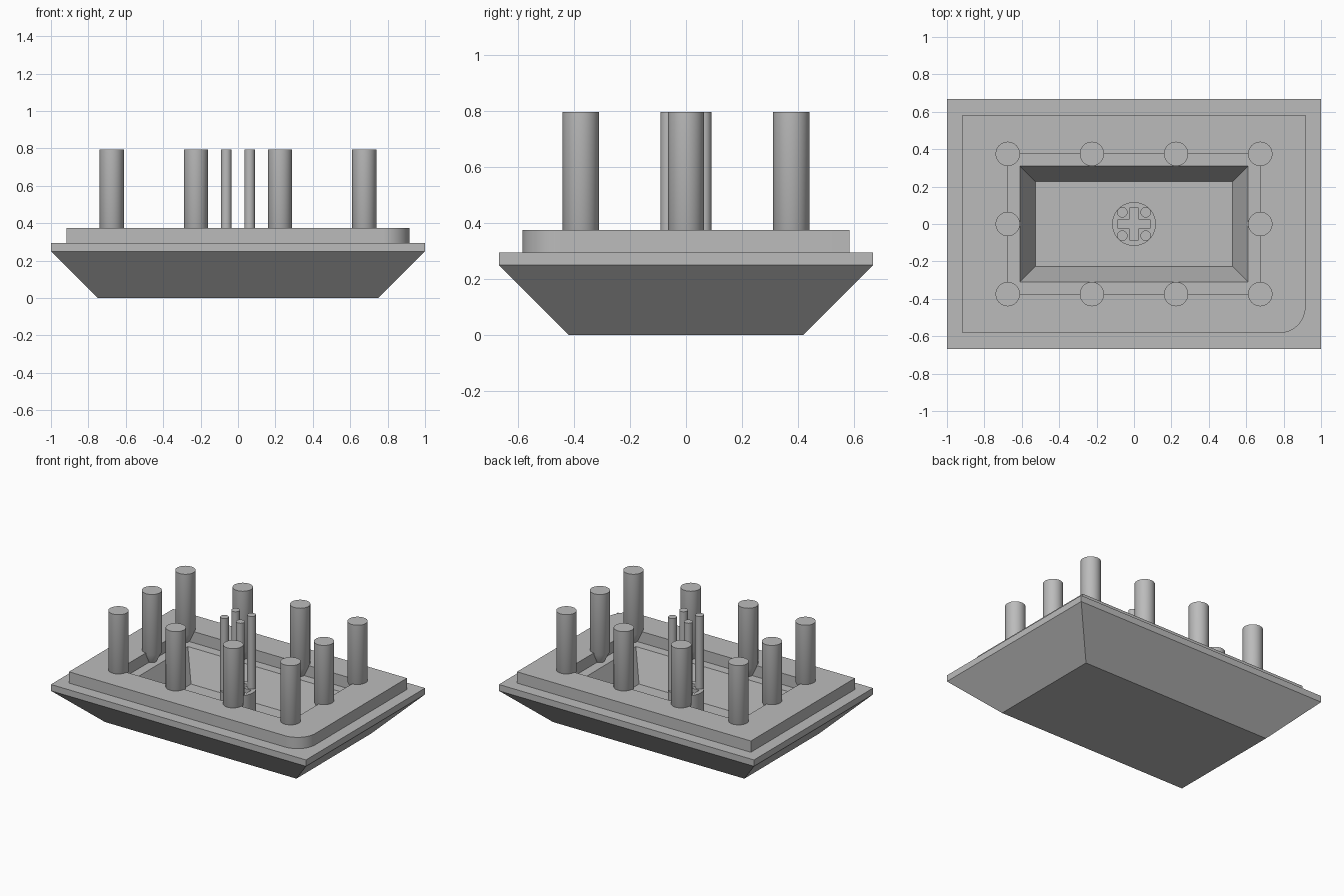
import bpy, bmesh, math
from mathutils import Vector

cube = bpy.data.objects.get("Cube")
if cube:
    bpy.data.objects.remove(cube, do_unlink=True)

grey = bpy.data.materials.new("plain grey")
grey.use_nodes = True
colour = (0.5, 0.5, 0.5, 1)
grey.diffuse_color = colour
grey.node_tree.nodes["Principled BSDF"].inputs["Base Color"].default_value = colour

RIM, FLOOR, FRAME_TOP, PIN_TOP = 0.295, 0.083, 0.375, 0.795


def finish(bm, name, smooth=False):
    bmesh.ops.recalc_face_normals(bm, faces=bm.faces)
    mesh = bpy.data.meshes.new(name)
    bm.to_mesh(mesh)
    bm.free()
    mesh.materials.append(grey)
    ob = bpy.data.objects.new(name, mesh)
    bpy.context.collection.objects.link(ob)
    if smooth:
        bpy.ops.object.select_all(action='DESELECT')
        ob.select_set(True)
        bpy.context.view_layer.objects.active = ob
        bpy.ops.object.shade_smooth_by_angle(angle=math.radians(30))
    return ob


def rect(hx, hy):
    return [(-hx, -hy), (hx, -hy), (hx, hy), (-hx, hy)]


def arc(cx, cy, r, start, end, n):
    return [(cx + r * math.cos(a), cy + r * math.sin(a))
            for a in (start + (end - start) * i / n for i in range(n + 1))]


def stack(name, rings, smooth=False):
    """Join matching outlines, given as (outline, z), and cap both ends."""
    bm = bmesh.new()
    loops = [[bm.verts.new((x, y, z)) for x, y in pts] for pts, z in rings]
    for a, b in zip(loops, loops[1:]):
        for i in range(len(a)):
            j = (i + 1) % len(a)
            bm.faces.new((a[i], a[j], b[j], b[i]))
    bm.faces.new(loops[0])
    bm.faces.new(loops[-1])
    return finish(bm, name, smooth)


def plate(name, outlines, z0, z1):
    """Extrude an outline with holes."""
    bm = bmesh.new()
    edges = []
    for pts in outlines:
        vs = [bm.verts.new((x, y, z0)) for x, y in pts]
        edges += [bm.edges.new((vs[i - 1], vs[i])) for i in range(len(vs))]
    bmesh.ops.triangle_fill(bm, edges=edges, use_beauty=True, normal=(0, 0, 1))
    ext = bmesh.ops.extrude_face_region(bm, geom=bm.faces[:], use_keep_orig=True)
    top = [g for g in ext["geom"] if isinstance(g, bmesh.types.BMVert)]
    bmesh.ops.translate(bm, verts=top, vec=Vector((0, 0, z1 - z0)))
    return finish(bm, name, True)


def circle(cx, cy, r, n=40):
    return arc(cx, cy, r, 0, 2 * math.pi, n)[:-1]


# Tapered body with a lip and a sloping pocket
stack("tapered_body", [
    (rect(0.75, 0.417), 0), (rect(1, 0.667), 0.25), (rect(1, 0.667), RIM),
    (rect(0.61, 0.31), RIM), (rect(0.527, 0.227), FLOOR)])

# Raised frame with one rounded corner
fx, fy, r = 0.917, 0.583, 0.14
outer = rect(fx, fy)
outer[1:2] = arc(fx - r, r - fy, r, -math.pi / 2, 0, 12)
plate("raised_frame", [outer, rect(0.677, 0.377)], RIM, FRAME_TOP)

# Socket boss with a cross-shaped slot
BOSS_TOP = 0.28
a, w = 0.086, 0.025
cross = [(w, a), (w, w), (a, w), (a, -w), (w, -w), (w, -a),
         (-w, -a), (-w, -w), (-a, -w), (-a, w), (-w, w), (-w, a)]
plate("socket_boss", [circle(0, 0, 0.117), cross], FLOOR, BOSS_TOP)

# Pins around the frame, with tapered feet
px, py = 0.675, 0.375
spots = [(x, y) for x in (-px, -px / 3, px / 3, px) for y in (-py, py)]
spots += [(-px, 0), (px, 0)]
for x, y in spots:
    stack("frame_pin", [(circle(x, y, 0.03), RIM),
                        (circle(x, y, 0.065), FRAME_TOP - 0.01),
                        (circle(x, y, 0.065), PIN_TOP)], True)

# Slim pins on the boss
for x in (-0.0625, 0.0625):
    for y in (-0.0625, 0.0625):
        stack("boss_pin", [(circle(x, y, 0.028, 24), BOSS_TOP),
                           (circle(x, y, 0.028, 24), PIN_TOP)], True)
